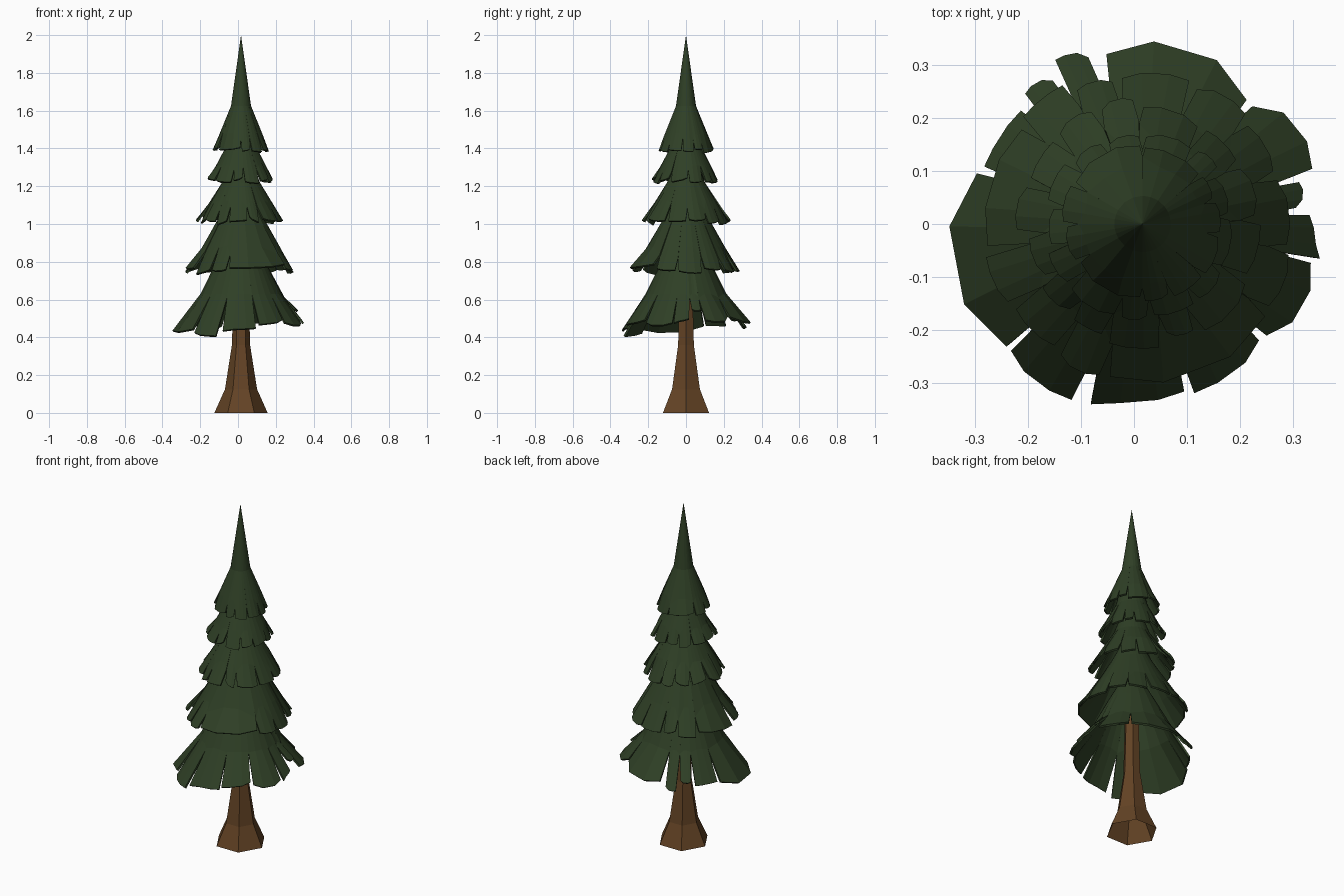
import bpy, bmesh, math, random
from mathutils import Vector

if "Cube" in bpy.data.objects:
    bpy.data.objects.remove(bpy.data.objects["Cube"])

random.seed(4)
CX = 0.016  # trunk axis sits slightly off centre


def material(name, colour):
    m = bpy.data.materials.new(name)
    m.diffuse_color = (*colour, 1)
    m.use_nodes = True
    m.node_tree.nodes["Principled BSDF"].inputs["Base Color"].default_value = m.diffuse_color
    return m


GREEN = material("needle green", (0.028, 0.050, 0.019))
BROWN = material("bark brown", (0.125, 0.056, 0.018))


def pos(angle, r, z):
    a = math.radians(angle)
    return Vector((CX + r * math.cos(a), r * math.sin(a), z))


def finish(name, bm, mat):
    bmesh.ops.remove_doubles(bm, verts=bm.verts, dist=0.0005)
    bmesh.ops.recalc_face_normals(bm, faces=bm.faces)
    # open shells: make sure the outside looks up and outwards
    bm.normal_update()
    if sum(f.normal.dot(f.calc_center_median() * Vector((1, 1, 0))) * f.calc_area()
           for f in bm.faces) < 0:
        bmesh.ops.reverse_faces(bm, faces=bm.faces)
    me = bpy.data.meshes.new(name)
    bm.to_mesh(me)
    bm.free()
    me.materials.append(mat)
    ob = bpy.data.objects.new(name, me)
    bpy.context.collection.objects.link(ob)
    return ob


def trunk():
    """Six-sided flared trunk, open at the ground."""
    bm = bmesh.new()
    rings = [[bm.verts.new(pos(i * 60, r, z)) for i in range(6)]
             for r, z in ((0.141, 0), (0.085, 0.125), (0.048, 0.36), (0.038, 0.75))]
    for lo, hi in zip(rings, rings[1:]):
        for i in range(6):
            j = (i + 1) % 6
            bm.faces.new((lo[i], lo[j], hi[j], hi[i]))
    finish("trunk", bm, BROWN)


def tier(name, profile, petals, depth, slant):
    """Cone skirt: profile rings (r, z) down to the roots, then separate petals.
    petal = (start, end, r at start, r in the middle, r at end, tip z)"""
    bm = bmesh.new()
    root_r, root_z = profile[-1]
    n = len(petals)
    notch = []  # angle and fall of the cut before each petal
    for i, p in enumerate(petals):
        prev = petals[i - 1][1] - (360 if i == 0 else 0)
        notch.append(((prev + p[0]) / 2, random.uniform(0, depth)))
    for i, (a0, a1, r0, rm, r1, z) in enumerate(petals):
        n0, d0 = notch[i]
        n1, d1 = notch[(i + 1) % n]
        if i == n - 1:
            n1 += 360
        lean = random.uniform(-slant, slant)
        # columns: cut, two inner columns, cut
        tips = [(a0, r0), (a0 + (a1 - a0) * 0.3, (r0 + 3 * rm) / 4),
                (a0 + (a1 - a0) * 0.7, (r1 + 3 * rm) / 4), (a1, r1)]
        cols = []
        for k, (ta, tr) in enumerate(tips):
            ra = n0 + (n1 - n0) * k / 3
            d = (d0, 0, 0, d1)[k]
            tz = z + (rm - tr) * 0.7 + lean * (k / 1.5 - 1)
            col = [pos(ra, r, h) for r, h in profile[:-1]]
            col.append(pos(ra, root_r + (tr - root_r) * d, root_z + (tz - root_z) * d))
            col.append(pos(ta, tr, tz))
            cols.append(col)
        for a, b in zip(cols, cols[1:]):
            for k in range(len(a) - 1):
                quad = [a[k], a[k + 1], b[k + 1], b[k]]
                if k == 0 and profile[0][0] == 0:
                    quad.pop()
                bm.faces.new([bm.verts.new(v) for v in quad])
    ob = finish(name, bm, GREEN)
    s = ob.modifiers.new("thickness", "SOLIDIFY")
    s.thickness = 0.011
    s.offset = -1


def petal_ring(cuts, r, z, gap, dr, dz):
    """Petals between successive cut angles with slightly ragged tips."""
    out = []
    for a, b in zip(cuts, cuts[1:] + [cuts[0] + 360]):
        rm = r + random.uniform(-dr, dr)
        out.append((a + gap, b - gap, rm - random.uniform(0, dr), rm,
                    rm - random.uniform(0, dr), z + random.uniform(-dz, dz)))
    return out


trunk()

# lowest skirt, wide ragged petals
LOW = [(-197, -138, .326, .376, .345, .425), (-136, -112, .344, .36, .357, .41),
       (-106, -76, .353, .335, .325, .445), (-73, -45, .333, .33, .31, .475),
       (-42, -13, .314, .345, .325, .46), (-11, 3, .340, .325, .315, .49),
       (6, 15, .29, .31, .305, .54), (18, 47, .336, .35, .303, .48),
       (50, 102, .305, .35, .327, .475), (108, 118, .33, .35, .35, .45),
       (122, 132, .318, .335, .33, .49), (137, 160, .313, .315, .317, .465)]
tier("foliage_lowest", [(0.06, 0.93), (0.135, 0.79), (0.215, 0.63)], LOW, 0.2, 0.005)

# upper skirts, each tucked under the next
tier("foliage_low", [(0.05, 1.17), (0.115, 1.04), (0.205, 0.88)],
     petal_ring([-170, -148, -124, -104, -35, -10, 20, 45, 70, 100, 118, 140],
                0.29, 0.758, 2, 0.016, 0.018), 0.5, 0.012)
tier("foliage_middle", [(0.045, 1.37), (0.10, 1.22), (0.158, 1.125)],
     petal_ring([-175, -150, -128, -108, -80, -62, -28, 2, 32, 58, 92, 112, 135, 160],
                0.23, 1.018, 2.5, 0.014, 0.018), 0.5, 0.012)
tier("foliage_high", [(0.04, 1.56), (0.09, 1.39), (0.132, 1.31)],
     petal_ring([-165, -140, -105, -85, -55, -30, 5, 35, 55, 90, 115, 140, 168],
                0.179, 1.23, 2.5, 0.01, 0.012), 0.5, 0.01)
tier("foliage_top", [(0, 2.0), (0.053, 1.625), (0.112, 1.48)],
     petal_ring([-150, -90, -68, -40, -8, 18, 40, 90, 150, 180],
                0.147, 1.392, 2, 0.008, 0.01), 0.5, 0.008)
